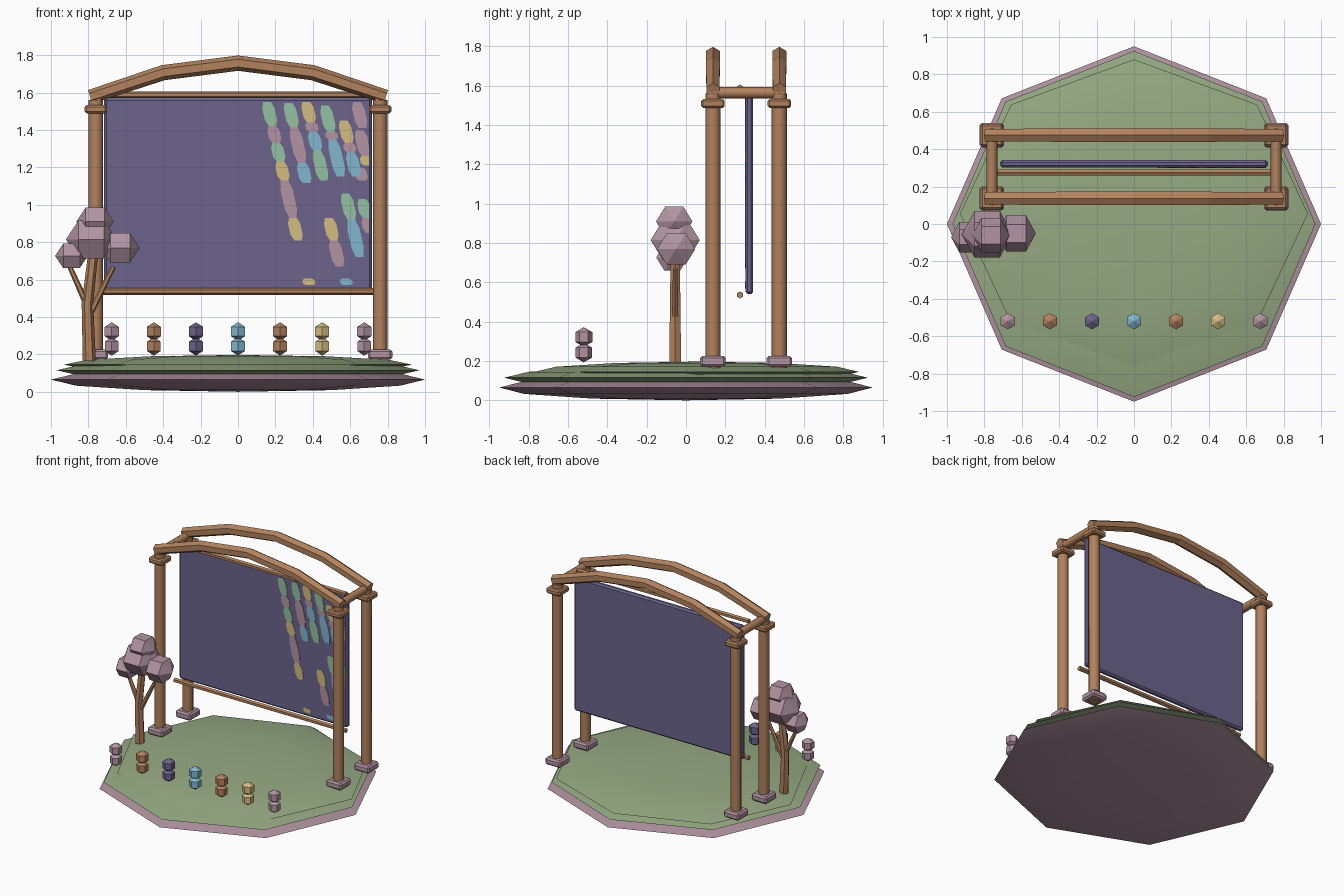
import bpy, bmesh, math
from mathutils import Vector, Matrix

if "Cube" in bpy.data.objects:
    bpy.data.objects.remove(bpy.data.objects["Cube"])


def colour(name, *rgb):
    m = bpy.data.materials.new(name)
    lin = [((c / 255 + 0.055) / 1.055) ** 2.4 for c in rgb]
    m.diffuse_color = (*lin, 1)
    m.use_nodes = True
    m.node_tree.nodes["Principled BSDF"].inputs["Base Color"].default_value = m.diffuse_color
    return m


GREEN = colour("sage green", 150, 170, 131)
BROWN = colour("warm wood", 178, 130, 94)
MAUVE = colour("dusty mauve", 178, 148, 162)
PURPLE = colour("deep violet", 108, 100, 140)
BLUE = colour("sky blue", 130, 182, 205)
YELLOW = colour("pale gold", 212, 188, 130)
MINT = colour("mint", 148, 192, 162)


def finish(name, bm, mats, smooth=None):
    bmesh.ops.recalc_face_normals(bm, faces=bm.faces)
    me = bpy.data.meshes.new(name)
    bm.to_mesh(me)
    bm.free()
    for m in mats:
        me.materials.append(m)
    ob = bpy.data.objects.new(name, me)
    bpy.context.collection.objects.link(ob)
    if smooth:
        bpy.ops.object.select_all(action='DESELECT')
        ob.select_set(True)
        bpy.context.view_layer.objects.active = ob
        bpy.ops.object.shade_smooth_by_angle(angle=math.radians(smooth))
    return ob


def ball(name, mat, loc, size, segs=6, rings=3, axis_x=False, smooth=None):
    bm = bmesh.new()
    bmesh.ops.create_uvsphere(bm, u_segments=segs, v_segments=rings, radius=1)
    if axis_x:
        bmesh.ops.rotate(bm, verts=bm.verts, matrix=Matrix.Rotation(math.pi / 2, 3, 'Y'))
    bmesh.ops.scale(bm, verts=bm.verts, vec=size)
    bmesh.ops.translate(bm, verts=bm.verts, vec=loc)
    return finish(name, bm, [mat], smooth)


def box(name, mat, loc, size, bevel):
    bm = bmesh.new()
    bmesh.ops.create_cube(bm, size=1)
    bmesh.ops.scale(bm, verts=bm.verts, vec=size)
    bmesh.ops.translate(bm, verts=bm.verts, vec=loc)
    bmesh.ops.bevel(bm, geom=bm.edges[:], offset=bevel, segments=1, affect='EDGES')
    return finish(name, bm, [mat])


def tube(name, mat, path, radii, sides=6, smooth=None):
    """Capped tube along a path with one radius per point."""
    pts = [Vector(p) for p in path]
    bm = bmesh.new()
    rings = []
    for i, p in enumerate(pts):
        t = (pts[min(i + 1, len(pts) - 1)] - pts[max(i - 1, 0)]).normalized()
        ref = Vector((1, 0, 0)) if abs(t.y) > 0.9 else Vector((0, 1, 0))
        n = t.cross(ref).normalized()
        b = t.cross(n)
        angles = [2 * math.pi * k / sides for k in range(sides)]
        rings.append([bm.verts.new(p + radii[i] * (math.cos(a) * n + math.sin(a) * b)) for a in angles])
    for r0, r1 in zip(rings, rings[1:]):
        for k in range(sides):
            j = (k + 1) % sides
            bm.faces.new((r0[k], r0[j], r1[j], r1[k]))
    bm.faces.new(rings[0])
    bm.faces.new(rings[-1])
    return finish(name, bm, [mat], smooth)


# Island: three flattened eight-sided mounds
ball("island_underside", MAUVE, (0, 0, 0.065), (1, 0.95, 0.065), 8, 6, smooth=60)
ball("island_grass", GREEN, (0, 0, 0.115), (0.97, 0.925, 0.06), 8, 6, smooth=60)
ball("island_top", GREEN, (0, 0.055, 0.145), (0.93, 0.825, 0.052), 8, 6, smooth=60)

# Four posts with plinths and caps, two arches
PX, PY = 0.76, (0.137, 0.475)
for y, row in zip(PY, ("front", "back")):
    for sx, side in ((-1, "left"), (1, "right")):
        x = sx * PX
        tube(f"{row}_{side}_post", BROWN, [(x, y, 0.165), (x, y, 1.56)], [0.039] * 2, 8, 50)
        box(f"{row}_{side}_plinth", MAUVE, (x, y, 0.199), (0.13, 0.13, 0.055), 0.012)
        box(f"{row}_{side}_cap", BROWN, (x, y, 1.51), (0.12, 0.12, 0.044), 0.01)
    arch = [(-0.79, y, 1.577), (-0.4, y, 1.706), (0, y, 1.757), (0.4, y, 1.706), (0.79, y, 1.577)]
    tube(f"{row}_arch", BROWN, arch, [0.038] + [0.041] * 3 + [0.038], 6)

# Cross beams joining front and back
for sx, side in ((-1, "left"), (1, "right")):
    tube(f"{side}_cross_beam", BROWN, [(sx * PX, 0.11, 1.565), (sx * PX, 0.5, 1.565)], [0.029] * 2, 8, 50)

# Screen and its rails
box("screen", PURPLE, (0, 0.322, 1.055), (1.432, 0.04, 1.03), 0.012)
for name, z in (("top_rail", 1.588), ("bottom_rail", 0.536)):
    tube(name, BROWN, [(-0.73, 0.275, z), (0.73, 0.275, z)], [0.018] * 2, 6)

# Painted streaks on the screen: (x, top z, [(colour, length), ...])
PAINT = [MINT, MAUVE, YELLOW, BLUE]
STREAKS = [
    (0.155, 1.55, "m.13 p.09 m.10 y.10 p.20 y.12"),
    (0.27, 1.545, "m.13 p.19 b.11"),
    (0.365, 1.55, "y.11 p.05 b.10 m.16"),
    (0.465, 1.53, "m.14 p.04 b.20"),
    (0.565, 1.45, "y.12 p.05 b.13"),
    (0.635, 1.55, "p.14"),
    (0.65, 1.40, "p.14 y.05"),
    (0.65, 1.20, "p.07"),
    (0.575, 1.06, "m.14 b.20"),
    (0.485, 0.93, "y.12 p.14"),
    (0.665, 1.03, "m.10 p.08"),
    (0.375, 0.605, "y.035"),
    (0.575, 0.605, "b.035"),
]
bm = bmesh.new()
for x0, top, code in STREAKS:
    z = top
    for part in code.split():
        length = float(part[1:])
        mid = x0 + 0.223 * (top - z)
        outline = [(0, 0.02), (0.25, 0.033), (0.75, 0.033), (1, 0.02)]
        rows = []
        for f, w in outline:
            c, zz = mid + 0.223 * length * f, z - length * f
            rows.append([bm.verts.new((min(c + s * w, 0.703), 0.299, zz)) for s in (-1, 1)])
        for a, b in zip(rows, rows[1:]):
            face = bm.faces.new((a[0], b[0], b[1], a[1]))
            face.material_index = "mpyb".index(part[0])
        z -= length
geo = bmesh.ops.extrude_face_region(bm, geom=bm.faces[:])
bmesh.ops.translate(bm, verts=[v for v in geo["geom"] if isinstance(v, bmesh.types.BMVert)], vec=(0, 0.004, 0))
finish("screen_streaks", bm, PAINT)

# Tree: trunk, two branches, four leaf clumps
TY = -0.055
tube("tree_trunk", BROWN, [(-0.795, TY, 0.165), (-0.805, TY, 0.47), (-0.77, TY, 0.78)], [0.035, 0.031, 0.026], 6)
tube("left_branch", BROWN, [(-0.81, TY, 0.47), (-0.9, TY, 0.67)], [0.018, 0.013], 6)
tube("right_branch", BROWN, [(-0.785, TY, 0.43), (-0.665, TY, 0.67)], [0.018, 0.013], 6)
CLUMPS = [(-0.785, -0.055, 0.815, 0.135), (-0.765, -0.06, 0.91, 0.1),
          (-0.89, -0.07, 0.727, 0.088), (-0.63, -0.05, 0.77, 0.105)]
for i, (x, y, z, r) in enumerate(CLUMPS):
    ball(f"leaf_clump_{i + 1}", MAUVE, (x, y, z), (r, r * 1.07, r), axis_x=True)

# Row of seven small spectators
for i, mat in enumerate((MAUVE, BROWN, PURPLE, BLUE, BROWN, YELLOW, MAUVE)):
    x = (i - 3) * 0.225
    ball(f"spectator_{i + 1}_body", mat, (x, -0.52, 0.243), (0.049, 0.049, 0.05))
    ball(f"spectator_{i + 1}_head", mat, (x, -0.52, 0.322), (0.05, 0.05, 0.05))
